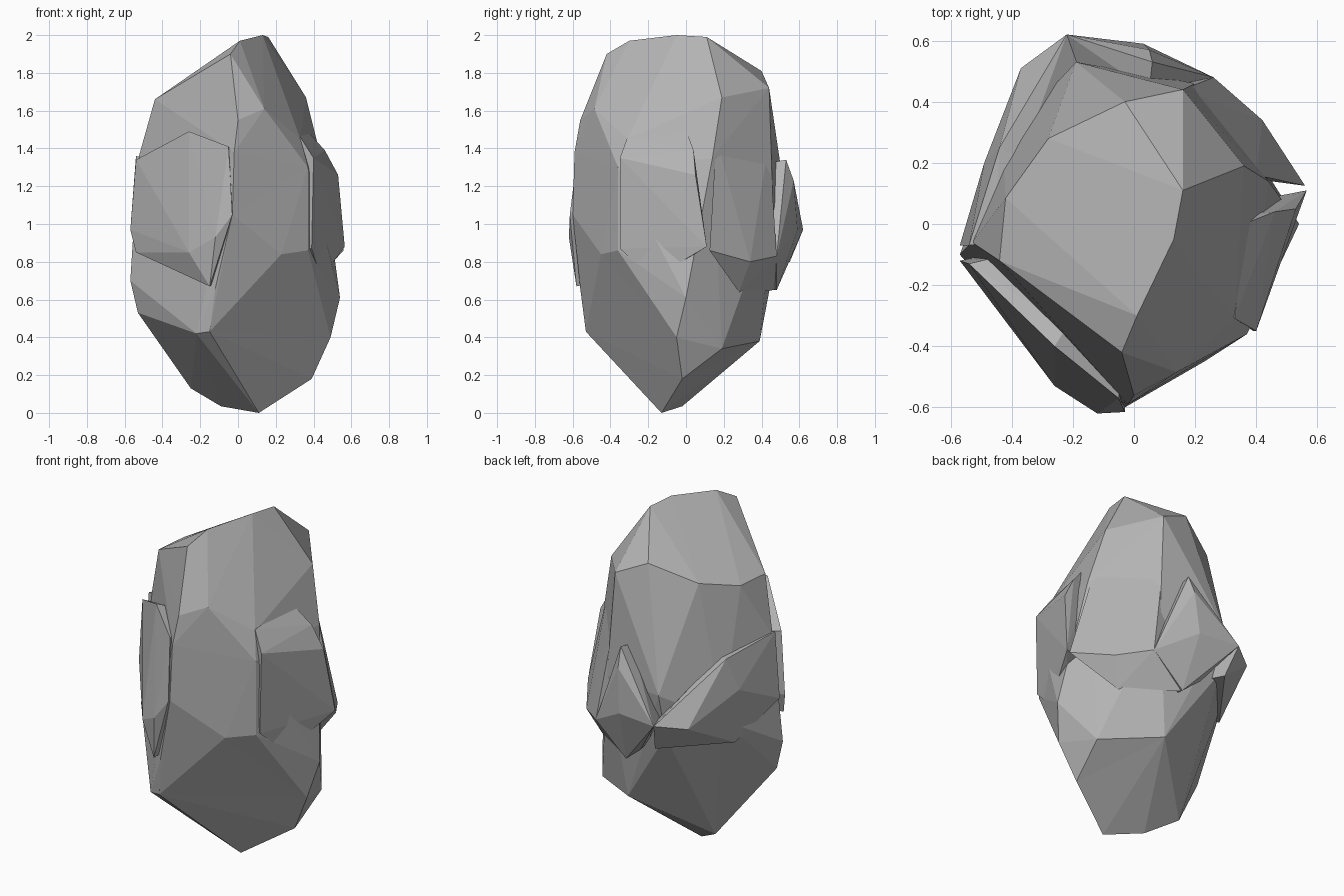
import bpy, bmesh, math

stone = bpy.data.materials.new("grey stone")
stone.diffuse_color = (0.45, 0.45, 0.45, 1)


def hull(name, pts, inset=None):
    """Chiselled chunk: convex hull of corner points; inset adds an inner copy shrunk to the axis."""
    pts = list(pts)
    if inset:
        pts += [(x * inset, y * inset, 1 + (z - 1) * 0.95) for x, y, z in pts]
    bm = bmesh.new()
    for p in pts:
        bm.verts.new(p)
    res = bmesh.ops.convex_hull(bm, input=bm.verts)
    junk = [g for g in set(res["geom_interior"] + res["geom_unused"])
            if isinstance(g, bmesh.types.BMVert)]
    bmesh.ops.delete(bm, geom=junk, context='VERTS')
    # merge nearly coplanar triangles into broad facets
    bmesh.ops.dissolve_limit(bm, angle_limit=math.radians(4), verts=bm.verts, edges=bm.edges)
    bmesh.ops.triangulate(bm, faces=bm.faces)
    bmesh.ops.recalc_face_normals(bm, faces=bm.faces)
    me = bpy.data.meshes.new(name)
    bm.to_mesh(me)
    bm.free()
    me.materials.append(stone)
    ob = bpy.data.objects.new(name, me)
    bpy.context.collection.objects.link(ob)
    return ob


def fuse(slab):
    """Union a slab into the boulder."""
    m = rock.modifiers.new("fuse", 'BOOLEAN')
    m.operation = 'UNION'
    m.solver = 'EXACT'
    m.object = slab
    bpy.context.view_layer.objects.active = rock
    bpy.ops.object.modifier_apply(modifier=m.name)
    bpy.data.objects.remove(slab, do_unlink=True)


# Main boulder: pointed base, waist, front bulge, sloping top
base = [(.11, -.13, 0), (-.09, -.02, .035), (-.25, .08, .13), (.39, -.02, .18),
        (.49, -.05, .40), (.42, .19, .34), (.11, .39, .38),
        (-.15, -.53, .43), (-.22, -.51, .42), (-.53, -.1, .53)]
waist = [(-.57, -.1, .70), (.54, .0, .61), (.37, -.36, .86), (.23, -.45, .84),
         (.28, .33, .64), (-.2, .48, .85), (-.43, .27, .93), (-.12, -.56, .66),
         (-.19, .53, 1.11), (.2, .46, 1.1), (-.53, -.06, 1.34), (.44, .14, 1.35)]
front = [(0, -.56, 1.55), (.14, -.485, 1.61), (.33, -.31, 1.45), (.37, -.36, 1.30),
         (-.02, -.59, 1.38), (-.03, -.60, 1.05)]
top = [(.13, -.05, 2.0), (.16, .11, 1.99), (.01, -.3, 1.97), (-.04, -.42, 1.9),
       (-.44, -.12, 1.66), (-.42, .085, 1.66), (-.28, .28, 1.71), (-.03, .40, 1.81),
       (.16, .44, 1.72), (.36, .19, 1.67), (-.01, -.51, 1.68)]
rock = hull("rock", base + waist + front + top)

# Front left slab
fuse(hull("front_left_slab", [
    (-.54, -.13, 1.34), (-.26, -.40, 1.49), (-.05, -.57, 1.41), (-.03, -.615, 1.05),
    (-.12, -.62, .93), (-.15, -.58, .67), (-.54, -.15, .85), (-.57, -.12, .97),
    (-.26, -.53, .85)], .85))

# Right slab
fuse(hull("right_slab", [
    (.36, 0, 1.5), (.33, -.31, 1.46), (.40, -.35, 1.35), (.46, .04, 1.39),
    (.53, .05, 1.26), (.54, .07, 1.1), (.565, .11, .88), (.44, -.18, .71),
    (.39, -.35, .87)], .8))

# Skirt flaring out below the right rear face
fuse(hull("back_right_flare", [
    (.56, .125, .86), (.42, .34, .80), (.26, .48, .83), (.06, .47, .65),
    (.35, .28, .64), (.40, .16, 1.45), (.16, .44, 1.45), (.0, .2, 1.0)]))

# Raised lobe at the back
fuse(hull("back_lobe", [
    (.06, .53, 1.34), (.05, .57, 1.23), (-.22, .62, .97), (.03, .59, .97),
    (.26, .48, .83), (.06, .48, .65), (-.05, .50, .74)], .82))

# Back left slab
fuse(hull("back_left_slab", [
    (-.54, -.07, 1.36), (-.44, .25, 1.29), (-.49, .2, 1.1), (-.37, .51, .95),
    (-.22, .62, .97), (-.18, .55, .80), (-.45, .18, .77), (-.57, -.07, .97)], .84))
